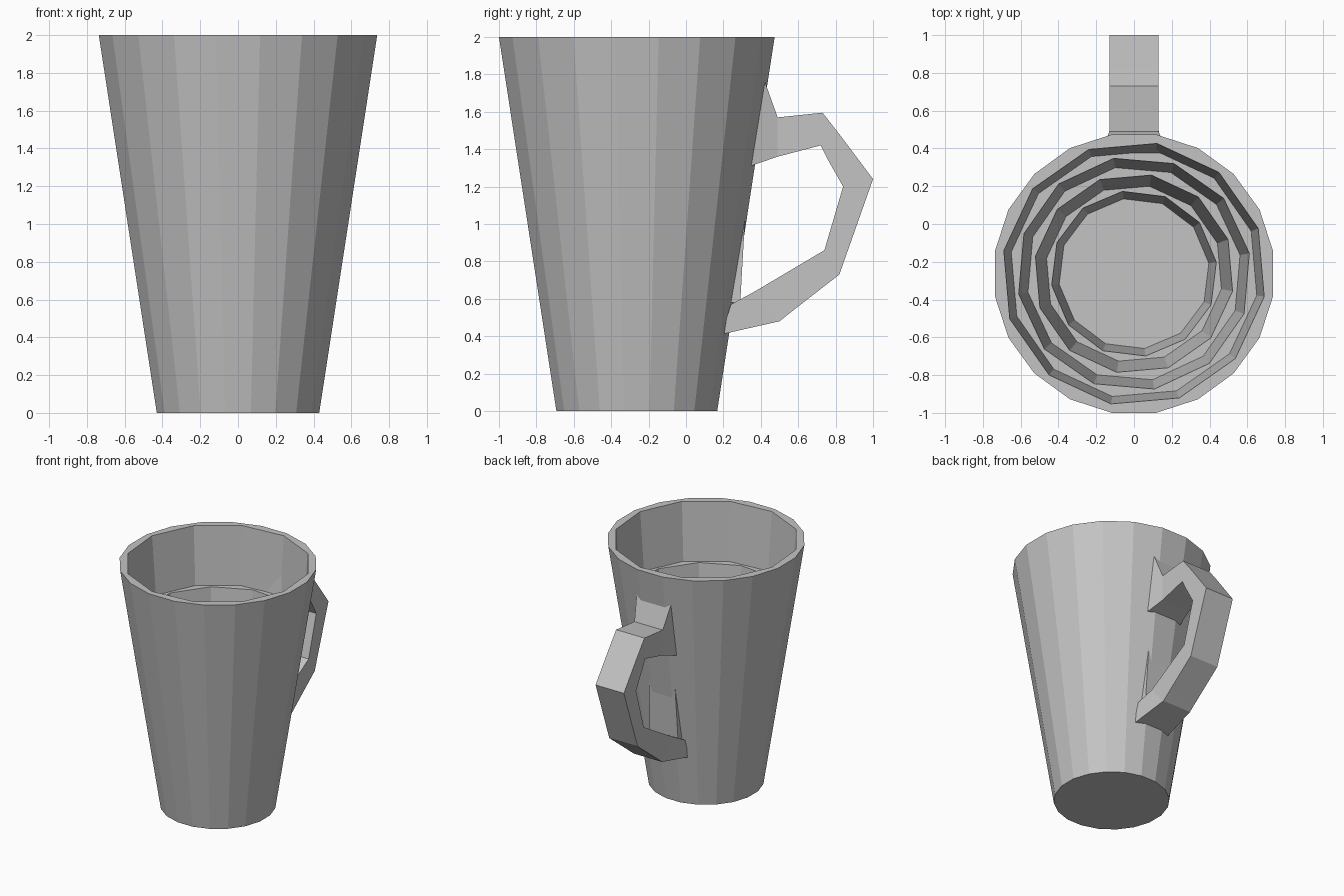
import bpy, bmesh
from math import sin, cos, pi, radians

cube = bpy.data.objects.get("Cube")
if cube:
    bpy.data.objects.remove(cube)

# One plain grey for the whole mug
grey = bpy.data.materials.new("plain grey")
grey.use_nodes = True
grey.diffuse_color = (0.55, 0.55, 0.55, 1)
grey.node_tree.nodes["Principled BSDF"].inputs["Base Color"].default_value = grey.diffuse_color

CENTRE_Y = -0.263
OUTER_SIDES = 20
INNER_SIDES = 12


def finish(bm, name):
    bmesh.ops.recalc_face_normals(bm, faces=bm.faces)
    mesh = bpy.data.meshes.new(name)
    bm.to_mesh(mesh)
    bm.free()
    mesh.materials.append(grey)
    obj = bpy.data.objects.new(name, mesh)
    bpy.context.collection.objects.link(obj)
    return obj


def ring(bm, radius, z, sides, turn):
    return [bm.verts.new((radius * cos(turn + 2 * pi * i / sides),
                          CENTRE_Y + radius * sin(turn + 2 * pi * i / sides), z))
            for i in range(sides)]


def bridge(bm, a, b):
    n = len(a)
    for i in range(n):
        bm.faces.new((a[i], a[(i + 1) % n], b[(i + 1) % n], b[i]))


def loft(name, sections):
    """Skin rectangular sections given as (outer yz, inner yz, half width)."""
    bm = bmesh.new()
    loops = []
    for (oy, oz), (iy, iz), w in sections:
        loops.append([bm.verts.new(p) for p in
                      ((-w, oy, oz), (w, oy, oz), (w, iy, iz), (-w, iy, iz))])
    for a, b in zip(loops, loops[1:]):
        bridge(bm, a, b)
    bm.faces.new(loops[0])
    bm.faces.new(loops[-1])
    return finish(bm, name)


# Mug body: faceted tapered outside, stepped inside, flat rim and floor
bm = bmesh.new()
flat = 1 / cos(pi / OUTER_SIDES)
half_turn = pi / OUTER_SIDES
base = ring(bm, 0.43 * flat, 0, OUTER_SIDES, half_turn)
top = ring(bm, 0.737 * flat, 2, OUTER_SIDES, half_turn)
bridge(bm, base, top)
bm.faces.new(base)

# Each inner tier tapers, then steps in to a slightly turned tier below
tiers = [(0.70, 2.0, 0.66, 1.52, 20), (0.62, 1.52, 0.57, 1.03, 10),
         (0.53, 1.03, 0.47, 0.5, 20), (0.44, 0.5, 0.40, 0.12, 8)]
previous = None
for r_top, z_top, r_low, z_low, turn in tiers:
    upper = ring(bm, r_top, z_top, INNER_SIDES, radians(turn))
    lower = ring(bm, r_low, z_low, INNER_SIDES, radians(turn))
    if previous:
        bridge(bm, previous, upper)
    else:
        mouth = upper
    bridge(bm, upper, lower)
    previous = lower
bm.faces.new(previous)

# Rim joins the two different side counts
bm.edges.ensure_lookup_table()
loops = [e for e in bm.edges if e.is_boundary]
bmesh.ops.bridge_loops(bm, edges=loops)
finish(bm, "mug_body")

# Handle: angular strap with a flared foot at each end
loft("handle", [
    ((0.415, 1.78), (0.345, 1.31), 0.16),
    ((0.49, 1.57), (0.49, 1.36), 0.13),
    ((0.73, 1.595), (0.72, 1.42), 0.13),
    ((0.82, 1.48), (0.755, 1.35), 0.13),
    ((1.0, 1.24), (0.84, 1.2), 0.13),
    ((0.82, 0.73), (0.74, 0.86), 0.13),
    ((0.55, 0.52), (0.42, 0.67), 0.13),
    ((0.50, 0.48), (0.36, 0.635), 0.13),
    ((0.19, 0.41), (0.24, 0.57), 0.16),
])

# Slim wedge on the wall above the lower foot
loft("handle_wall_wedge", [
    ((0.315, 1.02), (0.295, 1.02), 0.12),
    ((0.29, 0.58), (0.23, 0.58), 0.13),
])
